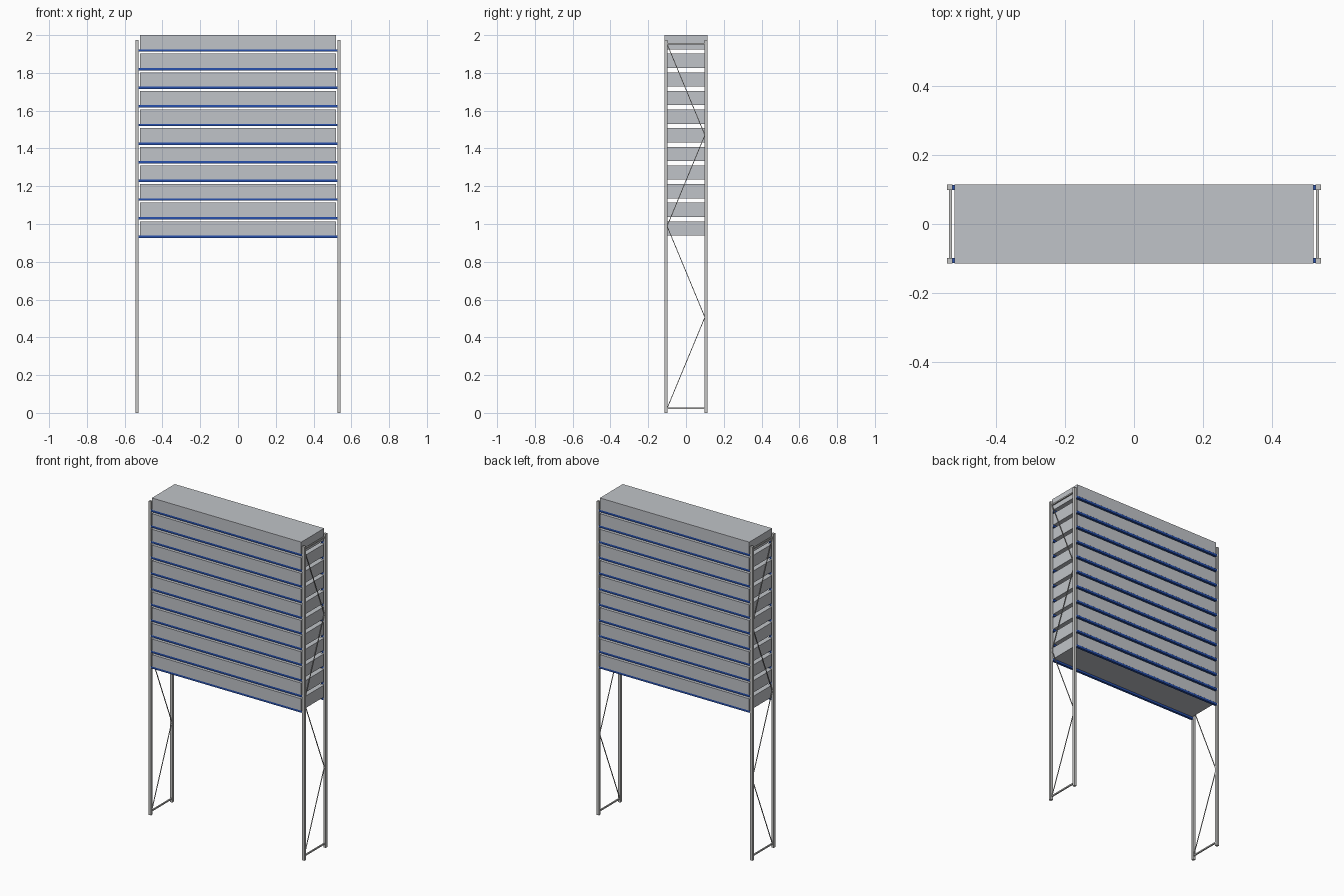
import bpy
from mathutils import Vector

cube = bpy.data.objects.get("Cube")
if cube:
    bpy.data.objects.remove(cube, do_unlink=True)


def material(name, rgb):
    m = bpy.data.materials.new(name)
    m.use_nodes = True
    m.diffuse_color = (*rgb, 1)
    m.node_tree.nodes["Principled BSDF"].inputs["Base Color"].default_value = (*rgb, 1)
    return m


STEEL = material("galvanised steel", (0.56, 0.56, 0.55))
BLUE = material("blue paint", (0.02, 0.08, 0.42))
GREY = material("load grey", (0.53, 0.55, 0.58))


def box(name, centre, size, mat):
    bpy.ops.mesh.primitive_cube_add(size=1, location=centre)
    ob = bpy.context.object
    ob.name = name
    ob.scale = size
    bpy.ops.object.transform_apply(location=False, rotation=False, scale=True)
    ob.data.materials.append(mat)
    return ob


def strut(name, a, b, thick, mat):
    a, b = Vector(a), Vector(b)
    ob = box(name, (a + b) / 2, (thick, thick, (b - a).length), mat)
    ob.rotation_euler = (b - a).to_track_quat('Z', 'Y').to_euler()
    return ob


POST_X, POST_Y = 0.534, 0.106
POST_W, POST_H = 0.016, 1.975
LEVELS, PITCH, FIRST = 11, 0.0986, 0.939
LOAD_H, BEAM_H = 0.075, 0.013

# End frames: two posts, two horizontal ties and a zigzag brace
for side, sx in (("left", 1), ("right", -1)):
    for end, sy in (("front", -1), ("back", 1)):
        box(f"{side}_{end}_post", (sx * POST_X, sy * POST_Y, POST_H / 2),
            (POST_W, POST_W, POST_H), STEEL)
    x = sx * 0.531
    for label, z in (("lower", 0.024), ("upper", 1.953)):
        box(f"{side}_{label}_tie", (x, 0, z), (0.008, 2 * POST_Y - POST_W, 0.008), STEEL)
    step = (1.953 - 0.024) / 4
    for i in range(4):
        y = -0.1 if i % 2 == 0 else 0.1
        z = 0.024 + i * step
        strut(f"{side}_brace_{i + 1}", (x, y, z), (x, -y, z + step), 0.004, STEEL)

# Storage levels: front and back beams carrying a full-depth load
for i in range(LEVELS):
    z = FIRST + i * PITCH
    for end, sy in (("front", -1), ("back", 1)):
        box(f"{end}_beam_{i + 1}", (0, sy * POST_Y, z - BEAM_H / 2),
            (1.052, 0.015, BEAM_H), BLUE)
    box(f"load_{i + 1}", (0, 0, z + LOAD_H / 2), (1.04, 0.228, LOAD_H), GREY)
